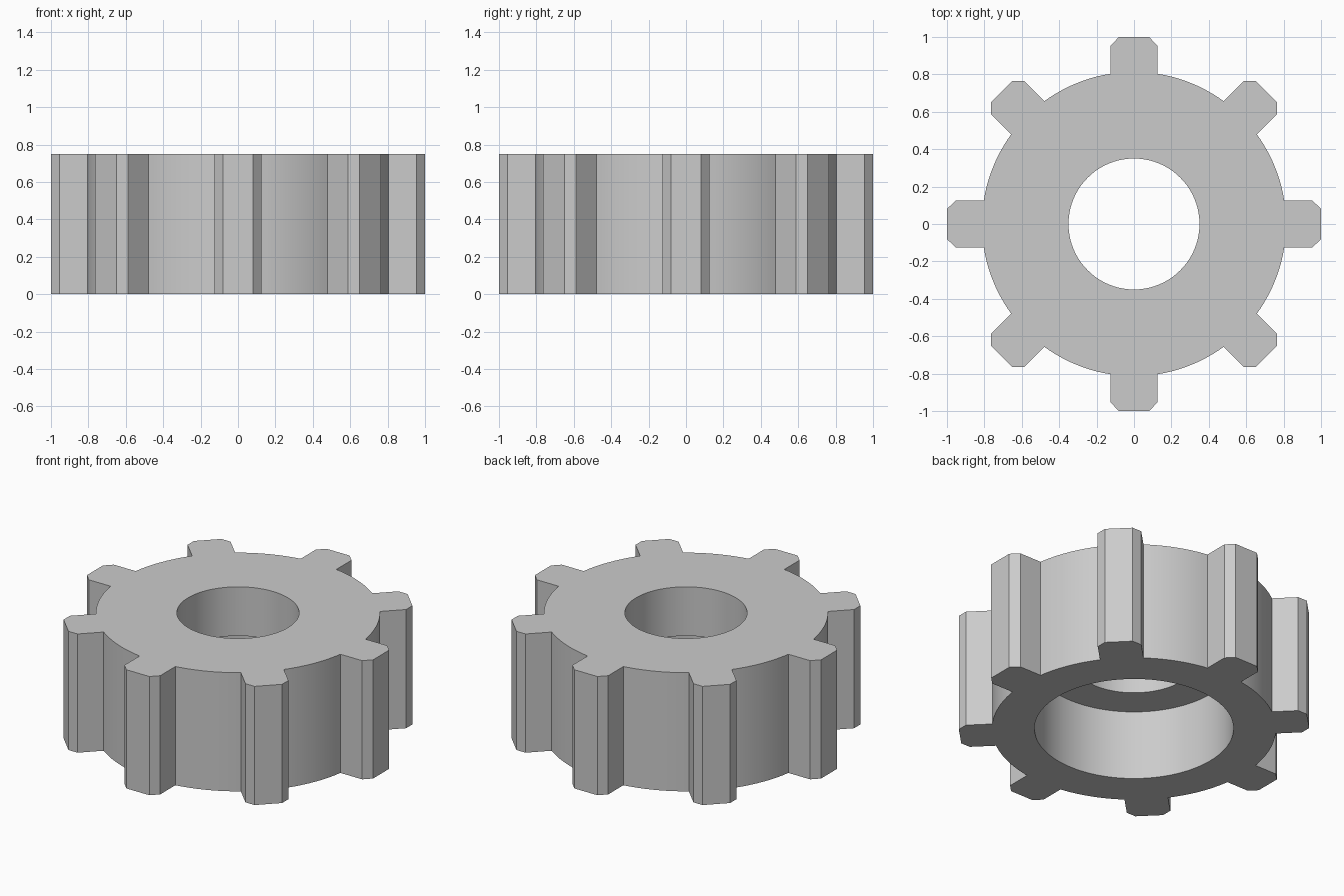
import bpy
import bmesh
from math import atan2, cos, hypot, pi, radians, sin

default = bpy.data.objects.get("Cube")
if default:
    bpy.data.objects.remove(default, do_unlink=True)

HEIGHT = 0.75
TEETH = 8
BODY_R = 0.813
TIP_R = 1.0
TOOTH_HALF = 0.125
CHAMFER = 0.045
BORE_R = 0.35
RECESS_R = 0.57
RECESS_DEPTH = 0.44
ARC_STEPS = 12

metal = bpy.data.materials.new("plain grey")
metal.use_nodes = True
grey = (0.6, 0.6, 0.6, 1.0)
metal.diffuse_color = grey
metal.node_tree.nodes["Principled BSDF"].inputs["Base Color"].default_value = grey


def sector_profile():
    """One tooth and the arc after it, as (angle, radius) pairs."""
    root = (BODY_R ** 2 - TOOTH_HALF ** 2) ** 0.5
    side = [(root, TOOTH_HALF), (TIP_R - CHAMFER, TOOTH_HALF),
            (TIP_R, TOOTH_HALF - CHAMFER)]
    corners = [(x, -y) for x, y in side] + [(TIP_R, 0)] + side[::-1]
    points = [(atan2(y, x), hypot(x, y)) for x, y in corners]
    start = points[-1][0]
    span = 2 * pi / TEETH - 2 * start
    points += [(start + span * i / ARC_STEPS, BODY_R) for i in range(1, ARC_STEPS)]
    return points


outline = [(a + t * 2 * pi / TEETH, r)
           for t in range(TEETH) for a, r in sector_profile()]

bm = bmesh.new()


def ring(z, radius=None):
    """Closed loop: the toothed outline, or a circle when a radius is given."""
    return [bm.verts.new(((radius or r) * cos(a), (radius or r) * sin(a), z))
            for a, r in outline]


# Toothed wall, underside, recess, ledge, bore and top, in order
rings = [
    ring(HEIGHT),
    ring(0),
    ring(0, RECESS_R),
    ring(RECESS_DEPTH, RECESS_R),
    ring(RECESS_DEPTH, BORE_R),
    ring(HEIGHT, BORE_R),
]
count = len(outline)
for a, b in zip(rings, rings[1:] + rings[:1]):
    for i in range(count):
        j = (i + 1) % count
        bm.faces.new((a[i], b[i], b[j], a[j]))
bmesh.ops.recalc_face_normals(bm, faces=bm.faces)

mesh = bpy.data.meshes.new("gear_wheel")
bm.to_mesh(mesh)
bm.free()
mesh.materials.append(metal)
gear = bpy.data.objects.new("gear_wheel", mesh)
bpy.context.collection.objects.link(gear)

bpy.ops.object.select_all(action="DESELECT")
gear.select_set(True)
bpy.context.view_layer.objects.active = gear
bpy.ops.object.shade_smooth_by_angle(angle=radians(30))
